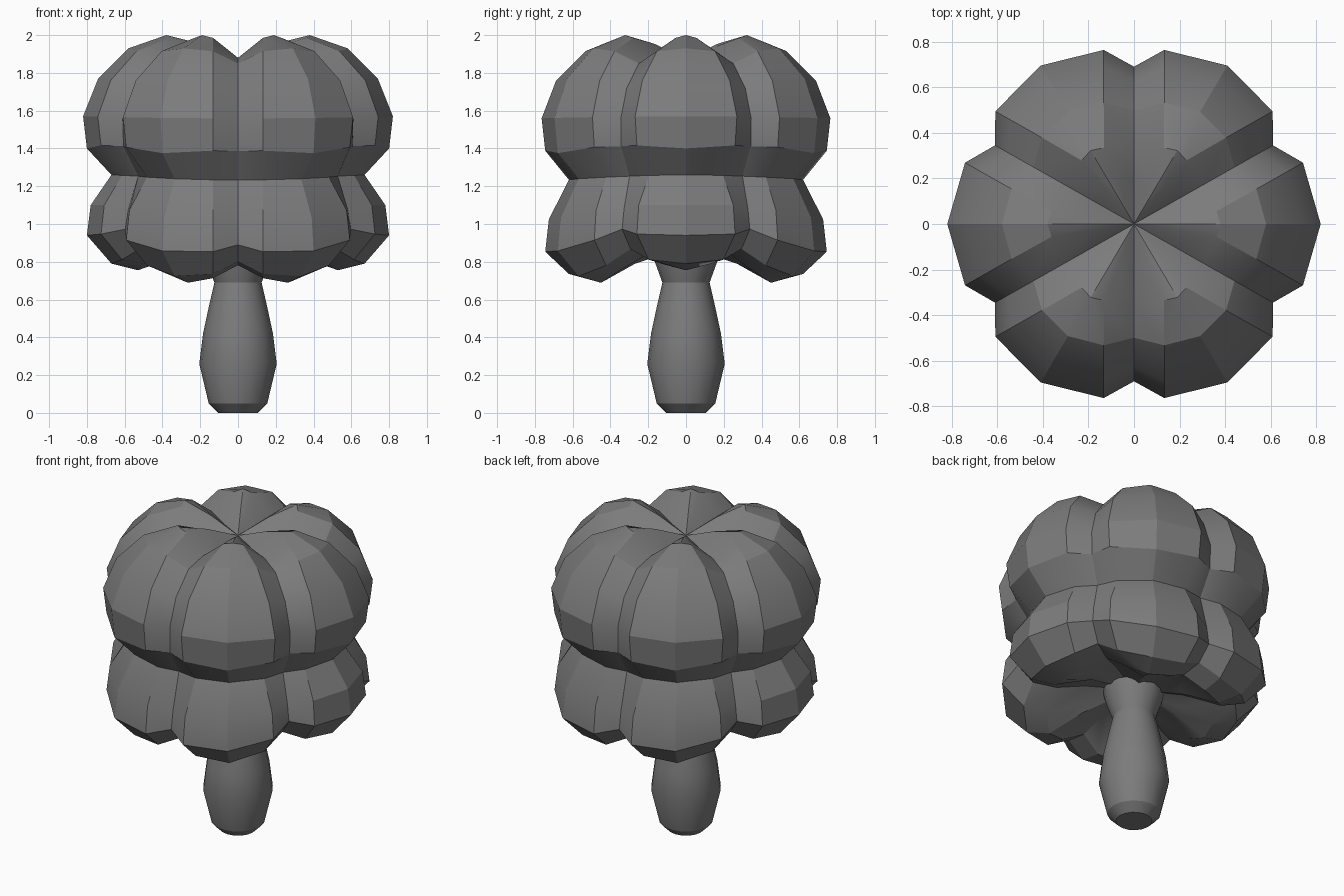
import bpy, bmesh, math

cube = bpy.data.objects.get("Cube")
if cube:
    bpy.data.objects.remove(cube)

grey = bpy.data.materials.new("dark_grey")
grey.use_nodes = True
COLOUR = (0.2, 0.2, 0.2, 1)
grey.diffuse_color = COLOUR
grey.node_tree.nodes["Principled BSDF"].inputs["Base Color"].default_value = COLOUR


def skin(name, rings, top, bottom):
    """Join stacked rings of points and close both ends with a fan."""
    bm = bmesh.new()
    loops = [[bm.verts.new(p) for p in ring] for ring in rings]
    count = len(loops[0])
    for upper, lower in zip(loops, loops[1:]):
        for i in range(count):
            j = (i + 1) % count
            bm.faces.new((upper[i], lower[i], lower[j], upper[j]))
    for loop, height in ((loops[0], top), (loops[-1], bottom)):
        tip = bm.verts.new((0, 0, height))
        for i in range(count):
            bm.faces.new((loop[i], loop[(i + 1) % count], tip))
    bmesh.ops.recalc_face_normals(bm, faces=bm.faces)
    mesh = bpy.data.meshes.new(name)
    bm.to_mesh(mesh)
    bm.free()
    mesh.materials.append(grey)
    obj = bpy.data.objects.new(name, mesh)
    bpy.context.collection.objects.link(obj)
    bpy.ops.object.select_all(action="DESELECT")
    obj.select_set(True)
    bpy.context.view_layer.objects.active = obj
    bpy.ops.object.shade_smooth_by_angle(angle=math.radians(25))
    return obj


# Lobe crest radius and height, groove radius and height, end-lobe droop, rim lift
PROFILE = [
    (.20, 1.955, .19, 1.87, 0, -.02),
    (.38, 2.00, .36, 1.88, 0, -.015),
    (.58, 1.93, .51, 1.85, 0, -.015),
    (.74, 1.77, .64, 1.72, 0, -.01),
    (.82, 1.57, .705, 1.56, .1, 0),
    (.80, 1.40, .70, 1.42, .3, .02),
    (.67, 1.26, .61, 1.26, .25, 0),
    (.78, 1.10, .67, 1.10, .8, .01),
    (.80, .94, .69, 1.00, 1, .02),
    (.67, .79, .60, .89, .8, .03),
    (.53, .755, .46, .87, .8, .04),
    (.32, .83, .29, .89, .5, .03),
]
HALF_GROOVE = .133


def cap_ring(crest_r, crest_z, groove_r, groove_z, droop, lift):
    ring = []
    rim_r = crest_r * .965
    inset = min(math.asin(min(1, HALF_GROOVE / rim_r)), math.radians(21))
    rim = math.radians(30) - inset
    for lobe in range(6):
        middle = lobe * math.pi / 3
        for turn, r, z in ((-rim, rim_r, crest_z + lift), (0, crest_r, crest_z),
                           (rim, rim_r, crest_z + lift),
                           (math.pi / 6, groove_r, groove_z)):
            a = middle + turn
            z -= .11 * droop * math.sin(a) ** 2
            ring.append((r * math.cos(a), .98 * r * math.sin(a), z))
    return ring


# Two-tier lobed cap
skin("lobed_cap", [cap_ring(*row) for row in PROFILE], 1.875, .88)

# Turned stem, flaring where it enters the cap
STEM = [(.18, .87), (.165, .80), (.125, .69), (.155, .56), (.185, .42),
        (.205, .26), (.155, .05), (.105, 0)]
SIDES = 16
skin("stem", [[(r * math.cos(i * math.tau / SIDES), r * math.sin(i * math.tau / SIDES), z)
               for i in range(SIDES)] for r, z in STEM], .87, 0)
